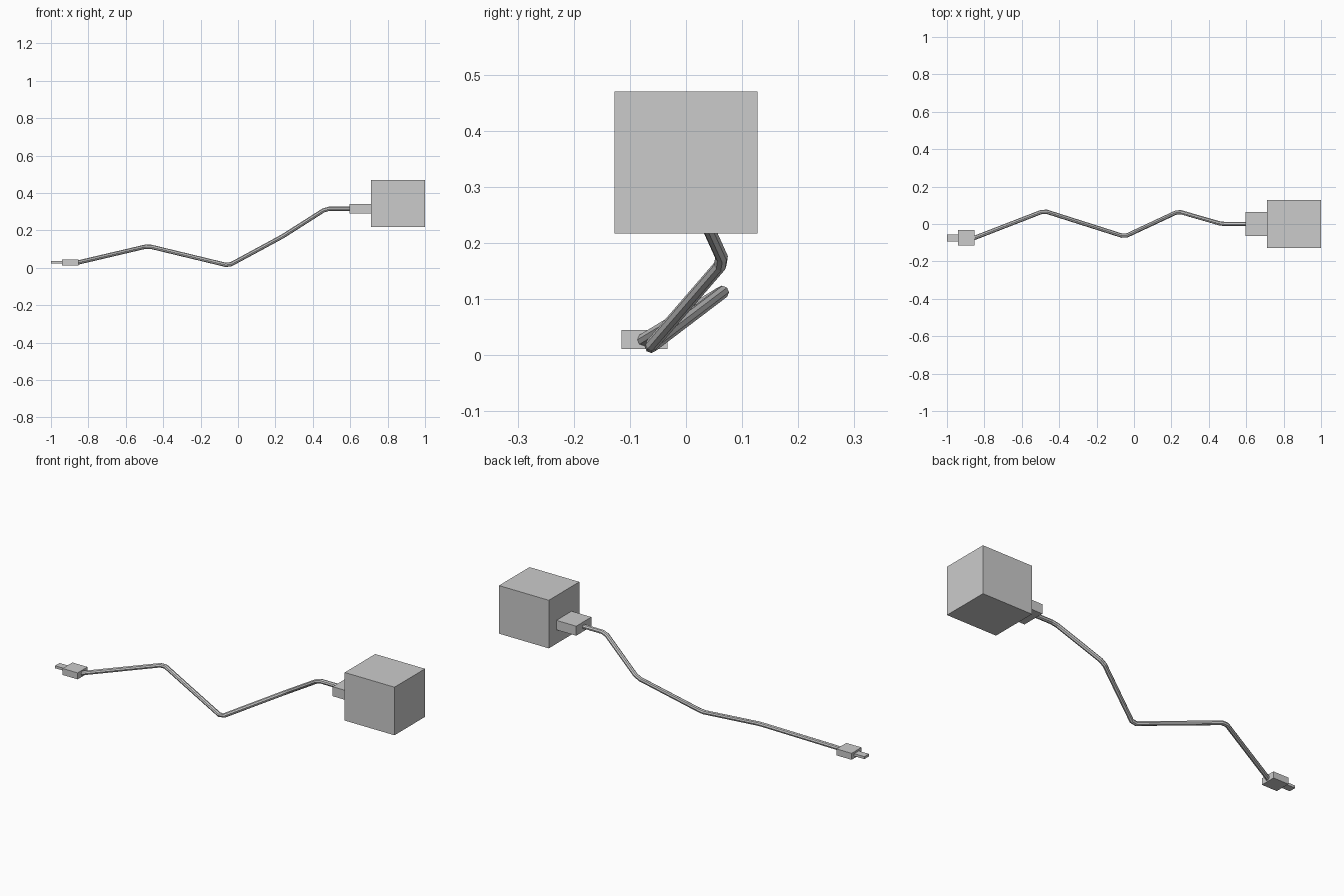
import bpy
import bmesh
from mathutils import Vector

if "Cube" in bpy.data.objects:
    bpy.data.objects.remove(bpy.data.objects["Cube"])


def box(name, x, y, z):
    """Axis-aligned box from (min, max) ranges."""
    bm = bmesh.new()
    bmesh.ops.create_cube(bm, size=1)
    for v in bm.verts:
        for i, (lo, hi) in enumerate((x, y, z)):
            v.co[i] = lo if v.co[i] < 0 else hi
    mesh = bpy.data.meshes.new(name)
    bm.to_mesh(mesh)
    bm.free()
    obj = bpy.data.objects.new(name, mesh)
    bpy.context.collection.objects.link(obj)
    return obj


# Power adapter block and the plug going into it
box("adapter_block", (0.71, 1.0), (-0.127, 0.127), (0.217, 0.47))
box("adapter_plug", (0.595, 0.71), (-0.063, 0.063), (0.29, 0.34))

# Small device plug with its metal tip
box("device_plug", (-0.941, -0.853), (-0.115, -0.033), (0.011, 0.045))
box("device_plug_tip", (-1.0, -0.941), (-0.093, -0.055), (0.022, 0.035))

# Cable: zigzag path with each corner cut into a short bend
path = [Vector(p) for p in (
    (-0.86, -0.077, 0.027), (-0.481, 0.070, 0.116), (-0.05, -0.067, 0.012),
    (0.237, 0.067, 0.167), (0.47, 0.0, 0.315), (0.60, 0.0, 0.315))]
bend = 0.016
points = [path[0]]
for before, corner, after in zip(path, path[1:], path[2:]):
    points.append(corner + (before - corner).normalized() * bend)
    points.append(corner + (after - corner).normalized() * bend)
points.append(path[-1])

curve = bpy.data.curves.new("cable", "CURVE")
curve.dimensions = "3D"
curve.bevel_depth = 0.0115
curve.bevel_resolution = 2
curve.use_fill_caps = True
spline = curve.splines.new("POLY")
spline.points.add(len(points) - 1)
for sp, co in zip(spline.points, points):
    sp.co = (*co, 1)
spline.use_smooth = False
cable = bpy.data.objects.new("cable", curve)
bpy.context.collection.objects.link(cable)
